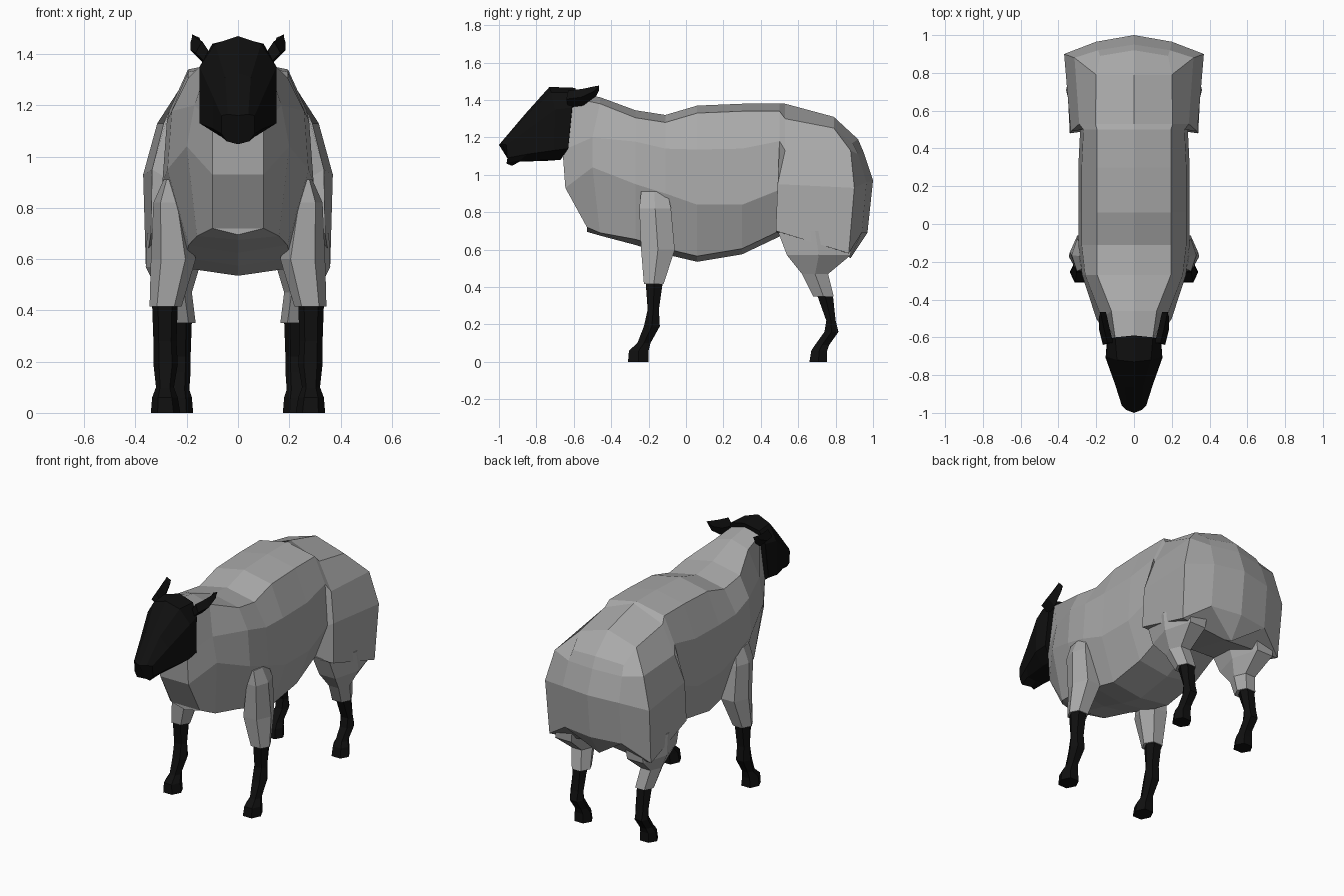
import bpy, bmesh


def material(name, rgb):
    m = bpy.data.materials.new(name)
    m.diffuse_color = (*rgb, 1)
    return m


WOOL = material("grey_wool", (0.40, 0.40, 0.40))
BLACK = material("black_skin", (0.005, 0.005, 0.005))


def loft(name, rings, mat, closed=False, caps=False):
    """Skin rings of points and repeat them mirrored across x = 0."""
    bm = bmesh.new()
    for side in (1, -1):
        vs = [[bm.verts.new((side * x, y, z)) for x, y, z in r] for r in rings]
        n = len(rings[0])
        for a, b in zip(vs, vs[1:]):
            for i in range(n if closed else n - 1):
                j = (i + 1) % n
                bm.faces.new((a[i], a[j], b[j], b[i]))
        if caps:
            bm.faces.new(vs[0])
            bm.faces.new(vs[-1])
    bmesh.ops.remove_doubles(bm, verts=bm.verts, dist=0.0005)
    bmesh.ops.recalc_face_normals(bm, faces=bm.faces)
    me = bpy.data.meshes.new(name)
    bm.to_mesh(me)
    bm.free()
    me.materials.append(mat)
    ob = bpy.data.objects.new(name, me)
    bpy.context.collection.objects.link(ob)
    return ob


def barrel(y, top, width, mid, bottom):
    """Half cross-section of the trunk, from spine to belly."""
    return [(0, y, top), (0.195, y, top - 0.04),
            (width * 0.94, y, (top + mid) / 2 + 0.03), (width, y, mid),
            (width * 0.7, y, bottom + 0.03), (0, y, bottom)]


def limb(x0, x1, y0, y1, z):
    """Six-sided horizontal ring of a leg."""
    c, h, m = (x0 + x1) / 2, (x1 - x0) * 0.27, (y0 + y1) / 2
    return [(x0, m, z), (c - h, y0, z), (c + h, y0, z),
            (x1, m, z), (c + h, y1, z), (c - h, y1, z)]


# Trunk: chest, barrel, then the stepped-out haunches
chest = [
    [(0, -.60, 1.44), (.10, -.60, 1.41), (.10, -.66, 1.13),
     (.10, -.645, .93), (.10, -.53, .72), (0, -.53, .695)],
    [(0, -.46, 1.415), (.12, -.46, 1.38), (.17, -.50, 1.20),
     (.20, -.50, 1.04), (.16, -.46, .69), (0, -.46, .675)],
]
chest.insert(0, [(0, y, z) for x, y, z in chest[0]])
middle = [barrel(*p) for p in [
    (-.27, 1.345, .275, .95, .625), (-.11, 1.32, .295, .90, .575),
    (.06, 1.37, .295, .84, .535), (.30, 1.38, .295, .84, .575),
    (.50, 1.38, .285, .92, .67)]]
haunch = [
    [(0, .53, 1.38), (.205, .53, 1.30), (.29, .53, 1.13),
     (.335, .49, .95), (.34, .48, .70), (0, .53, .65)],
    [(0, .79, 1.31), (.20, .79, 1.25), (.315, .88, 1.13),
     (.37, .90, .93), (.36, .87, .58), (0, .82, .59)],
    [(0, .92, 1.19), (.18, .89, 1.17), (.19, .92, 1.11),
     (.20, .965, .96), (.20, .94, .69), (0, .88, .555)],
    [(0, .92, 1.19), (0, .92, 1.19), (0, .95, 1.12),
     (0, 1.0, .97), (0, .97, .69), (0, .88, .555)],
]
loft("woolly_body", chest + middle + haunch, WOOL)

# Woolly upper legs
loft("front_upper_legs", [limb(*p) for p in [
    (.24, .29, -.24, -.10, .91), (.21, .33, -.25, -.08, .82),
    (.165, .34, -.24, -.06, .60), (.22, .345, -.225, -.12, .415)]],
    WOOL, True, True)
loft("hind_upper_legs", [limb(*p) for p in [
    (.13, .355, .49, .89, .70), (.15, .36, .54, .88, .57),
    (.18, .31, .62, .76, .47), (.165, .285, .68, .79, .35)]],
    WOOL, True, True)

# Black lower legs with hooves
loft("front_lower_legs", [limb(*p) for p in [
    (.235, .335, -.215, -.125, .42), (.24, .33, -.205, -.145, .28),
    (.235, .33, -.225, -.14, .19), (.25, .32, -.26, -.19, .10),
    (.235, .335, -.305, -.20, .06), (.225, .34, -.31, -.20, 0)]],
    BLACK, True, True)
loft("hind_lower_legs", [limb(*p) for p in [
    (.18, .275, .70, .785, .36), (.185, .275, .75, .80, .22),
    (.185, .275, .74, .815, .16), (.19, .27, .69, .765, .09),
    (.18, .285, .67, .755, .06), (.175, .29, .66, .755, 0)]],
    BLACK, True, True)

# Head, from the back of the skull to the nose
loft("head", [
    [(0, -.59, 1.465), (.10, -.60, 1.44), (.135, -.61, 1.36),
     (.145, -.63, 1.14), (.07, -.67, 1.08), (0, -.67, 1.08)],
    [(0, -.73, 1.47), (.09, -.72, 1.44), (.15, -.70, 1.35),
     (.15, -.71, 1.13), (.07, -.74, 1.08), (0, -.74, 1.075)],
    [(0, -.86, 1.325), (.05, -.86, 1.31), (.10, -.85, 1.24),
     (.10, -.85, 1.11), (.06, -.89, 1.075), (0, -.89, 1.07)],
    [(0, -1.0, 1.16), (.04, -.985, 1.165), (.065, -.96, 1.16),
     (.065, -.955, 1.09), (.045, -.96, 1.06), (0, -.93, 1.048)],
], BLACK, caps=True)

# Ears, swept back and up
loft("ears", [[(x0, y, z0), (x1, y - .01, (z0 + z1) / 2), (x0 + .02, y, z1),
               (x0 - .01, y, (z0 + z1) / 2)] for y, x0, x1, z0, z1 in [
    (-.63, .12, .165, 1.36, 1.45), (-.55, .14, .185, 1.37, 1.46),
    (-.48, .155, .185, 1.42, 1.475), (-.465, .16, .18, 1.45, 1.477)]],
    BLACK, True, True)
